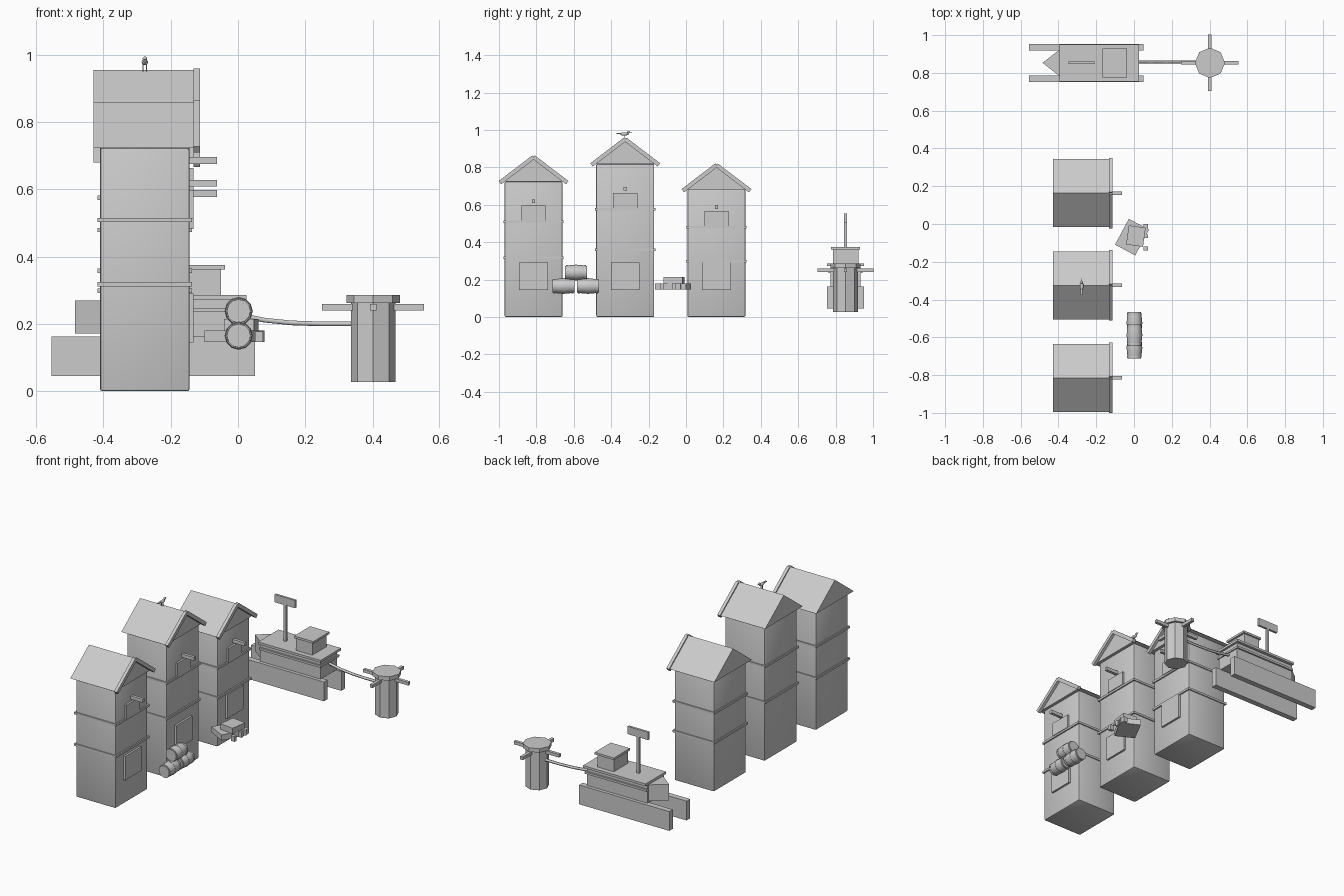
import bpy
import bmesh
from math import radians, atan2, hypot, pi
from mathutils import Vector, Matrix

old = bpy.data.objects.get("Cube")
if old:
    bpy.data.objects.remove(old, do_unlink=True)

grey = bpy.data.materials.new("plain_grey")
grey.use_nodes = True
grey.diffuse_color = (0.6, 0.6, 0.6, 1)
grey.node_tree.nodes["Principled BSDF"].inputs["Base Color"].default_value = (0.6, 0.6, 0.6, 1)


def finish(name, bm, smooth=False):
    bmesh.ops.recalc_face_normals(bm, faces=bm.faces[:])
    mesh = bpy.data.meshes.new(name)
    bm.to_mesh(mesh)
    bm.free()
    mesh.materials.append(grey)
    obj = bpy.data.objects.new(name, mesh)
    bpy.context.collection.objects.link(obj)
    if smooth:
        bpy.ops.object.select_all(action='DESELECT')
        obj.select_set(True)
        bpy.context.view_layer.objects.active = obj
        bpy.ops.object.shade_smooth_by_angle(angle=radians(40))
    return obj


def box(name, x, y, z, rot=None, bevel=0):
    """Box from (min, max) ranges, optionally turned about its centre."""
    bm = bmesh.new()
    bmesh.ops.create_cube(bm, size=1)
    bmesh.ops.scale(bm, vec=(x[1] - x[0], y[1] - y[0], z[1] - z[0]), verts=bm.verts)
    if bevel:
        bmesh.ops.bevel(bm, geom=bm.edges[:], offset=bevel, segments=2, affect='EDGES', profile=0.5)
    if rot:
        bmesh.ops.transform(bm, matrix=rot, verts=bm.verts)
    bmesh.ops.translate(bm, vec=(sum(x) / 2, sum(y) / 2, sum(z) / 2), verts=bm.verts)
    return finish(name, bm, smooth=bevel > 0)


def prism(name, points, depth):
    """Extrude a closed outline of 3D points along a vector."""
    bm = bmesh.new()
    face = bm.faces.new([bm.verts.new(p) for p in points])
    ext = bmesh.ops.extrude_face_region(bm, geom=[face])
    moved = [v for v in ext["geom"] if isinstance(v, bmesh.types.BMVert)]
    bmesh.ops.translate(bm, vec=depth, verts=moved)
    return finish(name, bm)


def lathe(name, profile, sides, matrix):
    """Spin (radius, height) points about z, then place with a matrix."""
    bm = bmesh.new()
    rings = []
    for r, h in profile:
        rings.append([bm.verts.new(Matrix.Rotation(2 * pi * i / sides, 3, 'Z') @ Vector((r, 0, h)))
                      for i in range(sides)])
    for low, high in zip(rings, rings[1:]):
        for i in range(sides):
            j = (i + 1) % sides
            bm.faces.new((low[i], low[j], high[j], high[i]))
    bm.faces.new(rings[0])
    bm.faces.new(rings[-1])
    bmesh.ops.transform(bm, matrix=matrix, verts=bm.verts)
    return finish(name, bm, smooth=sides > 8)


def ball(name, centre, size):
    bm = bmesh.new()
    bmesh.ops.create_uvsphere(bm, u_segments=10, v_segments=6, radius=1)
    bmesh.ops.scale(bm, vec=size, verts=bm.verts)
    bmesh.ops.translate(bm, vec=centre, verts=bm.verts)
    return finish(name, bm, smooth=True)


# Tall gabled houses, gables facing +x
WALL_X = (-0.41, -0.144)
RISE, HALF = 0.137, 0.18


def house(tag, cy, top):
    def span(half):
        return (cy - half, cy + half)

    box(tag + "_walls", WALL_X, span(0.155), (0, top), bevel=0.007)
    for i, f in enumerate((0.43, 0.695)):
        z = top * f
        box(f"{tag}_band_{i}", (-0.417, -0.136), span(0.161), (z, z + 0.013))
    # roof and sloping gable boards
    prism(tag + "_roof", [(-0.43, cy - HALF, top), (-0.43, cy + HALF, top), (-0.43, cy, top + RISE)],
          (0.3, 0, 0))
    slope = atan2(RISE, HALF)
    length = hypot(RISE, HALF)
    for side in (-1, 1):
        mid_y, mid_z = cy + side * HALF / 2, top + RISE / 2 - 0.005
        box(f"{tag}_gable_board_{side}", (-0.132, -0.113),
            (mid_y - length / 2, mid_y + length / 2), (mid_z - 0.011, mid_z + 0.011),
            rot=Matrix.Rotation(-side * slope, 4, 'X'))
    # loading door, loft hatch and hoist beam
    box(tag + "_door", (-0.15, -0.132), span(0.077), (0.145, 0.29))
    hatch = top * 0.71
    box(tag + "_hatch", (-0.15, -0.132), span(0.065), (hatch, hatch + 0.083))
    beam = hatch + 0.095
    box(tag + "_hoist_beam", (-0.15, -0.063), span(0.009), (beam, beam + 0.02))


house("near_house", -0.815, 0.723)
house("middle_house", -0.325, 0.818)
house("far_house", 0.163, 0.68)

# Bird on the middle ridge
BX, BY, BZ = -0.277, -0.33, 0.978
ball("bird_body", (BX, BY, BZ), (0.01, 0.024, 0.009))
ball("bird_head", (BX, BY + 0.022, BZ + 0.01), (0.007, 0.008, 0.007))
lathe("bird_beak", [(0.003, 0), (0.0005, 0.014)], 6,
      Matrix.Translation((BX, BY + 0.028, BZ + 0.01)) @ Matrix.Rotation(-pi / 2, 4, 'X'))
box("bird_tail", (BX - 0.005, BX + 0.005), (BY - 0.042, BY - 0.015), (BZ, BZ + 0.005))
for s in (-1, 1):
    box(f"bird_leg_{s}", (BX + s * 0.005 - 0.0015, BX + s * 0.005 + 0.0015),
        (BY - 0.002, BY + 0.002), (0.95, BZ))

# Stacked barrels lying along y
STAVES = [(0.035, -0.058), (0.039, -0.03), (0.041, 0), (0.039, 0.03), (0.035, 0.058)]
for n, (y, z) in enumerate([(-0.655, 0.165), (-0.524, 0.165), (-0.588, 0.238)]):
    place = Matrix.Translation((0.002, y, z)) @ Matrix.Rotation(pi / 2, 4, 'X')
    lathe(f"barrel_{n}", STAVES, 12, place)
    for k, (h, r) in enumerate([(-0.048, 0.039), (0, 0.042), (0.048, 0.039)]):
        lathe(f"barrel_{n}_hoop_{k}", [(r, h - 0.005), (r, h + 0.005)], 12, place)

# Stacked crates and loose blocks
turn = Matrix.Rotation(radians(-28), 4, 'Z')
box("crate_lower", (-0.071, 0.05), (-0.147, 0.008), (0.146, 0.18), rot=turn)
box("crate_upper", (-0.035, 0.055), (-0.115, -0.013), (0.18, 0.214),
    rot=Matrix.Rotation(radians(-8), 4, 'Z'))
for i, (y, w) in enumerate([(-0.13, 0.02), (-0.065, 0.02), (-0.015, 0.03)]):
    box(f"small_block_{i}", (0.05, 0.075), (y - w / 2, y + w / 2), (0.146, 0.178))

# Boat: twin floats, hull, deck, cabin and sign
CY = 0.853
for s in (-1, 1):
    y = CY + s * 0.083
    box(f"boat_float_{s}", (-0.555, 0.05), (y - 0.017, y + 0.017), (0.045, 0.162))
box("boat_hull", (-0.394, 0.013), (CY - 0.08, CY + 0.08), (0.16, 0.275))
box("boat_rail", (-0.394, 0.02), (CY - 0.09, CY + 0.09), (0.235, 0.248))
box("boat_deck", (-0.394, 0.026), (CY - 0.098, CY + 0.098), (0.272, 0.286))
prism("boat_bow", [(-0.484, CY, 0.172), (-0.394, CY - 0.07, 0.172), (-0.394, CY + 0.07, 0.172)],
      (0, 0, 0.098))
box("cabin_walls", (-0.16, -0.05), (CY - 0.068, CY + 0.068), (0.286, 0.365))
box("cabin_roof", (-0.167, -0.038), (CY - 0.077, CY + 0.077), (0.362, 0.375))
box("sign_post", (-0.286, -0.271), (CY - 0.007, CY + 0.007), (0.286, 0.53))
box("sign_board", (-0.347, -0.21), (CY - 0.007, CY + 0.007), (0.505, 0.552))

# Eight-sided mooring post with crossed bars
post = Matrix.Translation((0.402, CY, 0))
lathe("mooring_post", [(0.066, 0.027), (0.066, 0.265)], 8, post)
lathe("mooring_cap", [(0.08, 0.262), (0.08, 0.286)], 8, post)
box("mooring_bar_x", (0.25, 0.553), (CY - 0.009, CY + 0.009), (0.24, 0.259))
box("mooring_bar_y", (0.393, 0.411), (CY - 0.15, CY + 0.15), (0.24, 0.259))

# Sagging rope from boat to post
curve = bpy.data.curves.new("mooring_rope", 'CURVE')
curve.dimensions = '3D'
curve.bevel_depth = 0.008
curve.bevel_resolution = 1
spline = curve.splines.new('POLY')
path = [(0.01, 0.225), (0.08, 0.211), (0.16, 0.203), (0.25, 0.2), (0.345, 0.2)]
spline.points.add(len(path) - 1)
for p, (x, z) in zip(spline.points, path):
    p.co = (x, CY + 0.005, z, 1)
curve.materials.append(grey)
bpy.context.collection.objects.link(bpy.data.objects.new("mooring_rope", curve))
